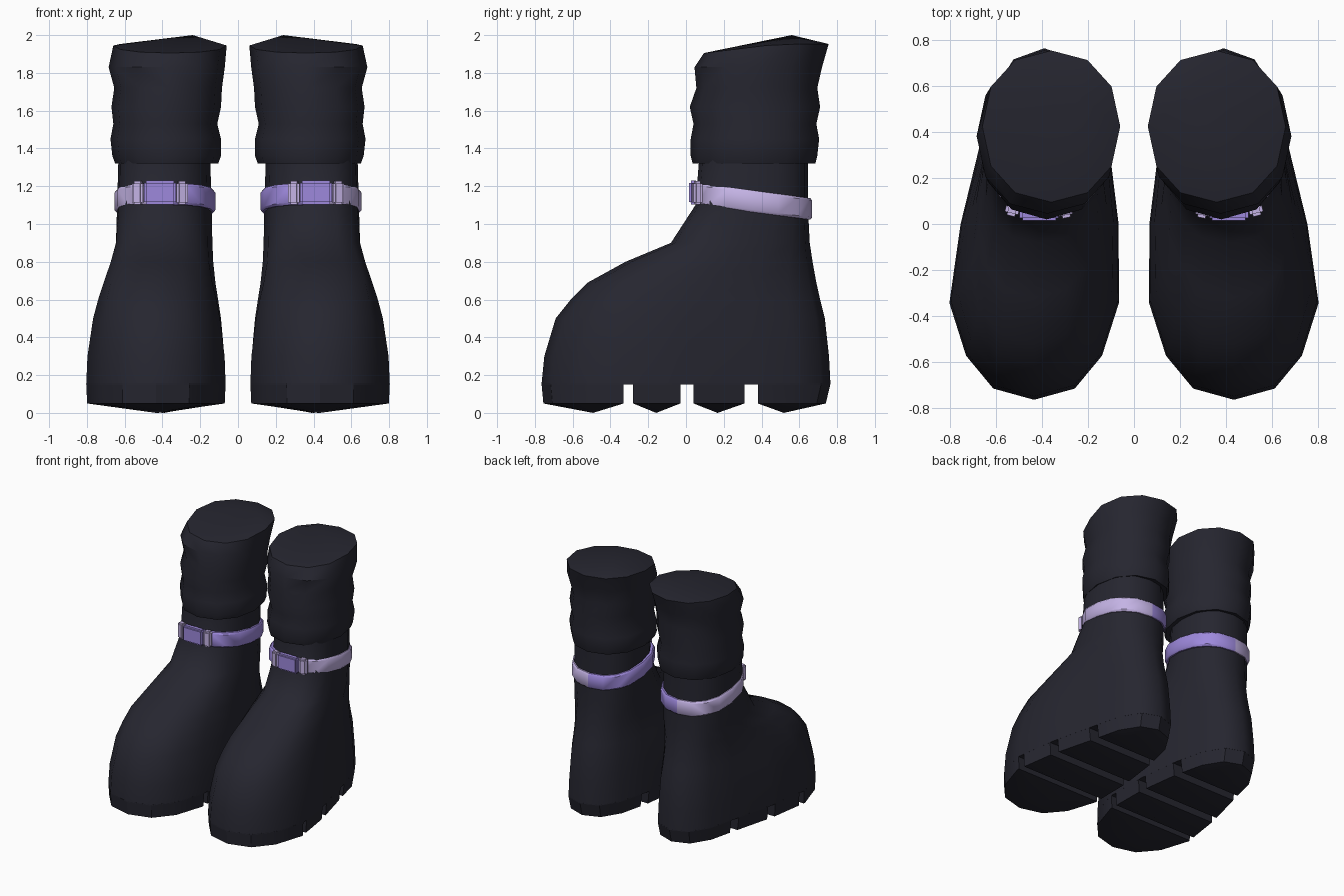
import bpy, bmesh, math
from mathutils import Vector

if "Cube" in bpy.data.objects:
    bpy.data.objects.remove(bpy.data.objects["Cube"])


def material(name, rgb):
    m = bpy.data.materials.new(name)
    m.use_nodes = True
    m.diffuse_color = (*rgb, 1)
    m.node_tree.nodes["Principled BSDF"].inputs["Base Color"].default_value = (*rgb, 1)
    return m


BLACK = material("soft black", (0.019, 0.019, 0.029))
LILAC = material("pale lilac", (0.55, 0.45, 0.78))
PURPLE = material("purple", (0.34, 0.25, 0.72))


def finish(name, bm, mats, rule=None, angle=40):
    """Turn a bmesh into a shaded object mirrored to the other boot."""
    bmesh.ops.recalc_face_normals(bm, faces=bm.faces)
    if rule:
        for f in bm.faces:
            f.material_index = rule(f.calc_center_median())
    mesh = bpy.data.meshes.new(name)
    bm.to_mesh(mesh)
    bm.free()
    for m in mats:
        mesh.materials.append(m)
    ob = bpy.data.objects.new(name, mesh)
    bpy.context.collection.objects.link(ob)
    bpy.ops.object.select_all(action="DESELECT")
    ob.select_set(True)
    bpy.context.view_layer.objects.active = ob
    bpy.ops.object.shade_smooth_by_angle(angle=math.radians(angle))
    mirror = ob.modifiers.new("pair", "MIRROR")
    mirror.use_mirror_merge = False
    return ob


def loft(rings, close=False):
    """Skin a list of rings; close joins the last ring to the first."""
    bm = bmesh.new()
    loops = [[bm.verts.new(p) for p in ring] for ring in rings]
    n = len(loops[0])
    pairs = list(zip(loops, loops[1:]))
    if close:
        pairs.append((loops[-1], loops[0]))
    for a, b in pairs:
        for i in range(n):
            j = (i + 1) % n
            bm.faces.new((a[i], a[j], b[j], b[i]))
    caps = []
    if not close:
        caps = [bm.faces.new(loops[0]), bm.faces.new(loops[-1])]
    return bm, caps


def oval(n, power, start=0.0):
    """Unit superellipse points."""
    pts = []
    for i in range(n):
        a = math.tau * (i + start) / n
        c, s = math.cos(a), math.sin(a)
        pts.append((math.copysign(abs(c) ** (2 / power), c),
                    math.copysign(abs(s) ** (2 / power), s)))
    return pts


def foot_ring(z, front, back, toe, heel):
    """Outline whose half width and centre change from toe to heel."""
    ring = []
    for u, v in oval(16, 2.4):
        y = (front + back) / 2 + v * (back - front) / 2
        t = min(1, max(0, (y + 0.35) / 0.65))
        centre = 0.435 + (0.39 - 0.435) * t
        ring.append((centre + u * (toe + (heel - toe) * t), y, z))
    return ring


# Boot body: height, front, back, toe half width, heel half width
body = [(0.15, -0.765, 0.765, 0.395, 0.30), (0.3, -0.75, 0.757, 0.39, 0.295),
        (0.5, -0.69, 0.735, 0.365, 0.285), (0.6, -0.61, 0.71, 0.345, 0.275),
        (0.69, -0.52, 0.69, 0.32, 0.268), (0.8, -0.32, 0.67, 0.29, 0.262),
        (0.9, -0.08, 0.655, 0.27, 0.255), (1.1, 0.05, 0.645, 0.25, 0.25),
        (1.35, 0.07, 0.645, 0.243, 0.243)]
bm, _ = loft([foot_ring(*r) for r in body])
finish("boot_body", bm, [BLACK])

# Sole lugs: slices of the foot outline with softly bulging undersides
for name, y0, y1 in (("toe", -0.9, -0.33), ("ball", -0.28, -0.03),
                     ("arch", 0.04, 0.31), ("heel", 0.38, 0.9)):
    bm, _ = loft([foot_ring(0.155, -0.765, 0.765, 0.395, 0.30),
                  foot_ring(0.05, -0.755, 0.74, 0.39, 0.29)])
    for y, way in ((y0, -1), (y1, 1)):
        cut = bmesh.ops.bisect_plane(bm, geom=bm.verts[:] + bm.edges[:] + bm.faces[:],
                                     plane_co=(0, y, 0), plane_no=(0, way, 0),
                                     clear_outer=True)
        edges = [e for e in cut["geom_cut"] if isinstance(e, bmesh.types.BMEdge)]
        if edges:
            bmesh.ops.contextual_create(bm, geom=edges)
    under = min(bm.faces, key=lambda f: f.calc_center_median().z)
    for v in bmesh.ops.poke(bm, faces=[under])["verts"]:
        v.co.z = 0.0
    finish(name + "_sole_lug", bm, [BLACK], angle=30)

# Slouchy cuff: height, inner x, outer x, front y, back y
cuff = [(1.33, 0.14, 0.63, 0.07, 0.65), (1.32, 0.105, 0.65, 0.035, 0.685),
        (1.36, 0.09, 0.665, 0.025, 0.695), (1.45, 0.09, 0.675, 0.025, 0.705),
        (1.53, 0.11, 0.66, 0.04, 0.69), (1.62, 0.09, 0.67, 0.02, 0.71),
        (1.72, 0.085, 0.655, 0.055, 0.695), (1.83, 0.07, 0.685, 0.045, 0.72),
        (1.945, 0.06, 0.66, 0.095, 0.755)]
rings = []
for z, xi, xo, yf, yb in cuff:
    tilt = 0.04 if z > 1.9 else 0
    rings.append([((xi + xo) / 2 + u * (xo - xi) / 2, (yf + yb) / 2 + v * (yb - yf) / 2,
                   z + tilt * min(v, 0.2)) for u, v in oval(12, 2.15)])
bm, caps = loft(rings)
for v in bmesh.ops.poke(bm, faces=[caps[1]])["verts"]:
    v.co = Vector((0.24, 0.56, 2.0))
finish("cuff", bm, [BLACK], angle=35)

# Ankle strap: tilted band, purple on the inner half and lilac on the outer
sections = []
for u, v in oval(16, 2.3):
    z = 1.12 - 0.04 * v
    sections.append([(0.387 + u * (0.268 + d), 0.353 + v * (0.315 + d), z + h)
                     for d, h in ((0, -0.045), (0, 0.045), (-0.01, 0.057),
                                  (-0.04, 0.057), (-0.04, -0.057), (-0.01, -0.057))])
bm, _ = loft(sections, close=True)
finish("ankle_strap", bm, [LILAC, PURPLE], lambda c: int(c.x < 0.36))


def block(name, x, y, z, size, turn, mat):
    """Bevelled block turned about the upright axis."""
    bm = bmesh.new()
    bmesh.ops.create_cube(bm, size=1)
    bmesh.ops.scale(bm, vec=size, verts=bm.verts)
    bmesh.ops.bevel(bm, geom=bm.edges[:], offset=0.012, segments=2, affect="EDGES")
    ca, sa = math.cos(turn), math.sin(turn)
    for v in bm.verts:
        p = v.co.copy()
        v.co = Vector((x + p.x * ca - p.y * sa, y + p.x * sa + p.y * ca, z + p.z))
    finish(name, bm, [mat])


# Buckle with a keeper on each side
block("buckle", 0.413, 0.04, 1.167, (0.17, 0.05, 0.125), 0, PURPLE)
block("inner_keeper", 0.298, 0.052, 1.165, (0.06, 0.05, 0.125), -0.2, LILAC)
block("outer_keeper", 0.53, 0.06, 1.165, (0.06, 0.05, 0.125), 0.25, LILAC)
